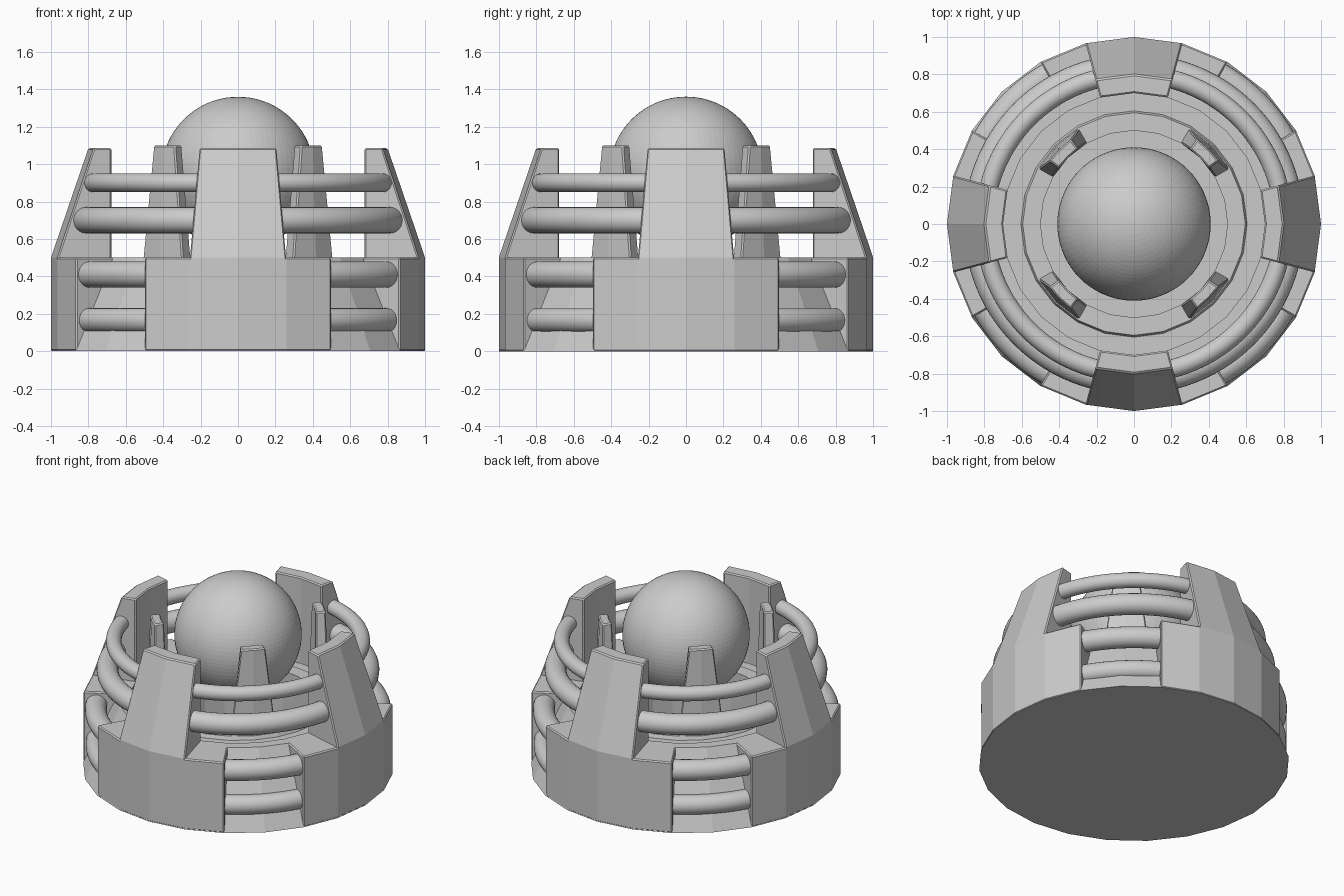
import bpy, bmesh, math

cube = bpy.data.objects.get("Cube")
if cube:
    bpy.data.objects.remove(cube, do_unlink=True)

grey = bpy.data.materials.new("plain grey")
grey.use_nodes = True
colour = (0.6, 0.6, 0.6, 1)
grey.diffuse_color = colour
grey.node_tree.nodes["Principled BSDF"].inputs["Base Color"].default_value = colour


def finish(bm, name, bevel=0, smooth=False):
    bmesh.ops.recalc_face_normals(bm, faces=bm.faces)
    mesh = bpy.data.meshes.new(name)
    bm.to_mesh(mesh)
    bm.free()
    mesh.materials.append(grey)
    obj = bpy.data.objects.new(name, mesh)
    bpy.context.collection.objects.link(obj)
    if bevel:
        mod = obj.modifiers.new("soft edges", 'BEVEL')
        mod.width = bevel
        mod.limit_method = 'ANGLE'
        mod.angle_limit = math.radians(25)
    if smooth:
        bpy.ops.object.select_all(action='DESELECT')
        obj.select_set(True)
        bpy.context.view_layer.objects.active = obj
        bpy.ops.object.shade_smooth_by_angle(angle=math.radians(40))
    return obj


def turned(name, profile, middle, half, steps, ring=False, bevel=0, smooth=False):
    """Sweep a closed (radius, height, spread) profile around z."""
    bm = bmesh.new()
    rows = []
    for i in range(steps if ring else steps + 1):
        offset = -half + 2 * half * i / steps
        row = []
        for r, z, *spread in profile:
            a = math.radians(middle + offset * (spread[0] if spread else 1))
            row.append(bm.verts.new((r * math.cos(a), r * math.sin(a), z)))
        rows.append(row)
    n = len(profile)
    for i in range(steps):
        a, b = rows[i], rows[(i + 1) % len(rows)]
        for j in range(n):
            k = (j + 1) % n
            bm.faces.new((a[j], a[k], b[k], b[j]))
    if ring:
        bmesh.ops.remove_doubles(bm, verts=bm.verts, dist=1e-4)
        bmesh.ops.dissolve_limit(bm, angle_limit=0.01, verts=bm.verts, edges=bm.edges)
    else:
        bm.faces.new(rows[0])
        bm.faces.new(rows[-1][::-1])
    return finish(bm, name, bevel, smooth)


def tube(name, radius, height, thickness, middle, half):
    sides = 24
    circle = [(radius + thickness * math.cos(math.tau * i / sides),
               height + thickness * math.sin(math.tau * i / sides))
              for i in range(sides)]
    turned(name, circle, middle, half, 24, smooth=True)


# Sloped base with a shallow channel and a deep central well
turned("base", [(0, 0), (1, 0), (0.77, 0.5), (0.7, 0.5), (0.7, 0.475),
                (0.605, 0.475), (0.595, 0.5), (0.5, 0.5), (0.5, 0.1), (0, 0.1)],
       0, 180, 24, ring=True)

# Outer blocks and tapering pillars on the four axes
block = [(0.97, 0), (1, 0), (1, 0.5), (0.75, 0.5)]
pillar = [(0.7, 0.48), (1, 0.48), (1, 0.5), (0.8, 1.085), (0.7, 1.085)]
for side, angle in {"left": 0, "back": 90, "right": 180, "front": 270}.items():
    turned(side + "_block", block, angle, 30, 4, bevel=0.008)
    turned(side + "_pillar", pillar, angle, 15, 2, bevel=0.008)

# Prongs and tubes on the four diagonals
prong = [(0.5, 0.48), (0.59, 0.48), (0.565, 1.1, 0.55), (0.5, 1.1, 0.55)]
for i, corner in enumerate(("back_left", "back_right", "front_right", "front_left")):
    angle = 45 + 90 * i
    turned(corner + "_prong", prong, angle, 15, 2, bevel=0.008)
    tube(corner + "_top_tube", 0.80, 0.90, 0.05, angle, 32)
    tube(corner + "_upper_tube", 0.84, 0.70, 0.07, angle, 32)
    tube(corner + "_lower_tube", 0.915, 0.41, 0.07, angle, 17)
    tube(corner + "_bottom_tube", 0.915, 0.165, 0.065, angle, 17)

# Floating ball
ball = bmesh.new()
bmesh.ops.create_uvsphere(ball, u_segments=72, v_segments=44, radius=0.41)
bmesh.ops.translate(ball, verts=ball.verts, vec=(0, 0, 0.95))
finish(ball, "ball")
